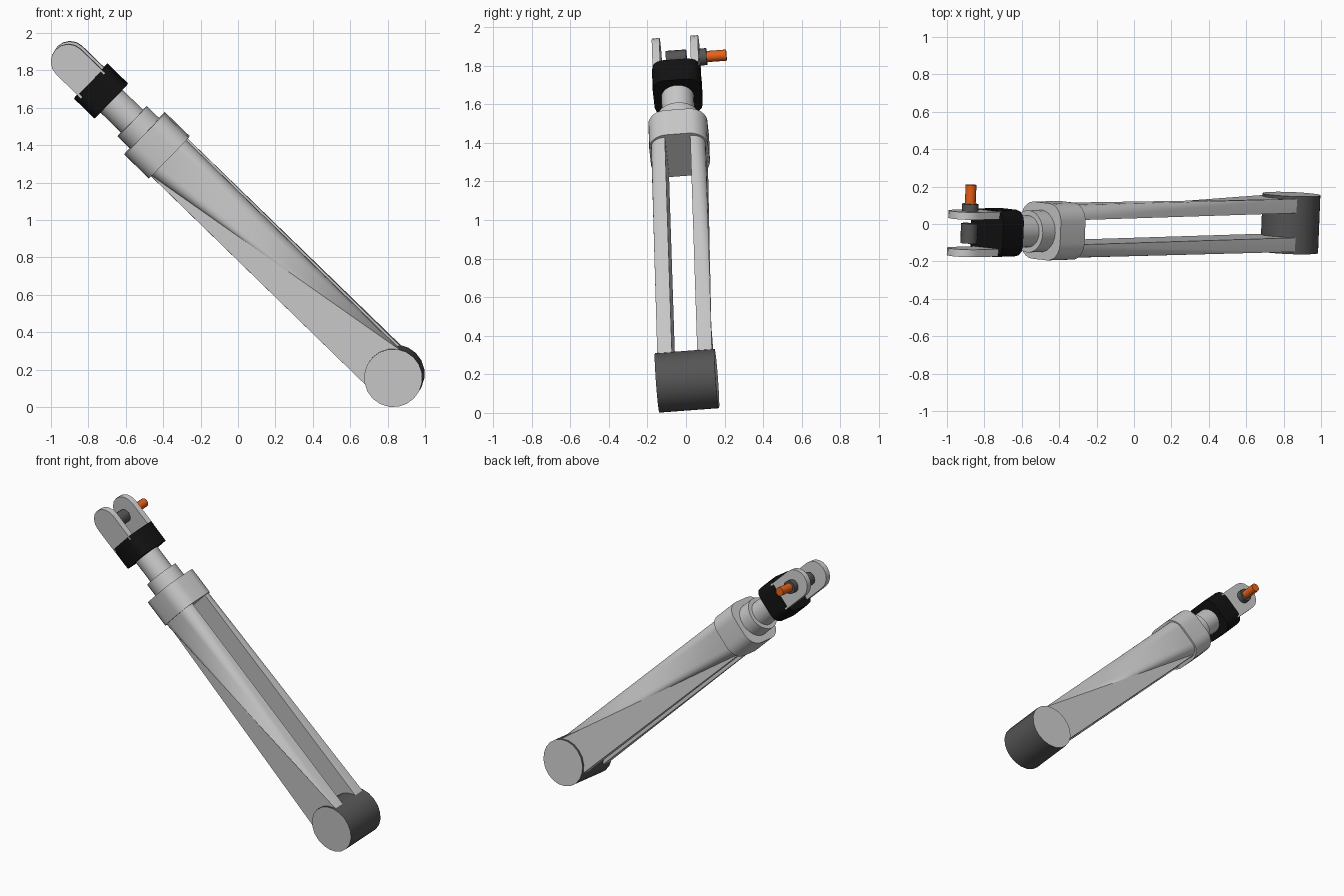
import bpy, bmesh
from math import sin, cos, pi, radians
from mathutils import Vector

if "Cube" in bpy.data.objects:
    bpy.data.objects.remove(bpy.data.objects["Cube"])

# Strut frame: U along the strut, V along the hub axis, W across it
ORIGIN = Vector((0.836, 0.005, 0.167))
U = Vector((-1.73, -0.055, 1.68)).normalized()
V = Vector((0.05, 1, 0.065))
V = (V - V.dot(U) * U).normalized()
W = V.cross(U)


def material(name, rgb):
    m = bpy.data.materials.new(name)
    m.diffuse_color = (*rgb, 1)
    m.use_nodes = True
    m.node_tree.nodes["Principled BSDF"].inputs["Base Color"].default_value = m.diffuse_color
    return m


BLACK = material("black", (0.006, 0.006, 0.006))
DARK = material("dark_grey", (0.09, 0.09, 0.09))
ORANGE = material("orange", (0.8, 0.12, 0.01))


def loft(name, ring_a, ring_b, mat=None, cap_mat=True):
    """Joins two rings of (u, v, w) points and caps both ends."""
    bm = bmesh.new()
    a, b = [[bm.verts.new(ORIGIN + p[0] * U + p[1] * V + p[2] * W) for p in ring]
            for ring in (ring_a, ring_b)]
    n = len(a)
    for i in range(n):
        j = (i + 1) % n
        bm.faces.new((a[i], a[j], b[j], b[i]))
    for ring in (a, b):
        bm.faces.new(ring).material_index = 0 if cap_mat else 1
    bmesh.ops.remove_doubles(bm, verts=bm.verts, dist=1e-5)
    bmesh.ops.triangulate(bm, faces=[f for f in bm.faces if len(f.verts) == 4])
    bmesh.ops.recalc_face_normals(bm, faces=bm.faces)
    me = bpy.data.meshes.new(name)
    bm.to_mesh(me)
    bm.free()
    ob = bpy.data.objects.new(name, me)
    bpy.context.collection.objects.link(ob)
    if mat:
        me.materials.append(mat)
        if not cap_mat:
            me.materials.append(None)
    bpy.ops.object.select_all(action='DESELECT')
    ob.select_set(True)
    bpy.context.view_layer.objects.active = ob
    bpy.ops.object.shade_smooth_by_angle(angle=radians(35))
    return ob


def circle(r, n):
    return [(r * cos(2 * pi * i / n), r * sin(2 * pi * i / n)) for i in range(n)]


def rounded_square(h, r, seg):
    pts = []
    for k, (sx, sy) in enumerate(((1, 1), (-1, 1), (-1, -1), (1, -1))):
        for i in range(seg + 1):
            t = pi / 2 * (k + i / seg)
            pts.append((sx * (h - r) + r * cos(t), sy * (h - r) + r * sin(t)))
    return pts


def along_u(name, pts, u0, u1, mat=None):
    return loft(name, [(u0, *p) for p in pts], [(u1, *p) for p in pts], mat)


def along_v(name, pts, v0, v1, mat=None, cap_mat=True):
    return loft(name, [(p[0], v0, p[1]) for p in pts],
                [(p[0], v1, p[1]) for p in pts], mat, cap_mat)


# Lower pivot hub: dark barrel with light end caps
along_v("lower_hub", circle(0.156, 20), -0.155, 0.155, DARK, False)

# Two side arms: rounded at the collar, flat at the hub
R = 0.068
arc = [(0.074 + R * sin(t), 0.067 + R * cos(t)) for t in [pi / 2 * i / 6 for i in range(7)]]
arc += [(v, -w) for v, w in reversed(arc)]
for side, name in ((1, "back_arm"), (-1, "front_arm")):
    top = [(0.066, 0.135)] + arc + [(0.066, -0.135)]
    hub = [(0.066, 0.131)] + [(0.142, 0.131)] * 13 + [(0.142, -0.131), (0.066, -0.131)]
    loft(name, [(1.70, side * v, w) for v, w in top],
         [(0.085, side * v, w) for v, w in hub])

# Collars and sliding rod
along_u("main_collar", rounded_square(0.153, 0.095, 6), 1.679, 1.862)
along_u("upper_collar", circle(0.113, 24), 1.84, 1.955)
along_u("rod", circle(0.085, 24), 1.94, 2.13)

# Black block carrying the fork
along_u("fork_block", rounded_square(0.125, 0.06, 3), 2.111, 2.263, BLACK)

# Fork plates with rounded ends
plate = [(2.24, -0.094)]
plate += [(2.424 + 0.094 * cos(t), 0.094 * sin(t))
          for t in [-pi / 2 + pi * i / 8 for i in range(9)]]
plate += [(2.24, 0.094)]
for side, name in ((1, "back_fork_plate"), (-1, "front_fork_plate")):
    along_v(name, plate, side * 0.08, side * 0.12)

# Pivot pin: bush between the plates, washer and orange stud outside
pin = lambda r: [(2.395 + s, w) for s, w in circle(r, 16)]
along_v("fork_bush", pin(0.045), -0.053, 0.053, DARK)
along_v("pin_washer", pin(0.044), 0.115, 0.158, DARK)
along_v("pin_stud", pin(0.029), 0.15, 0.26, ORANGE)
